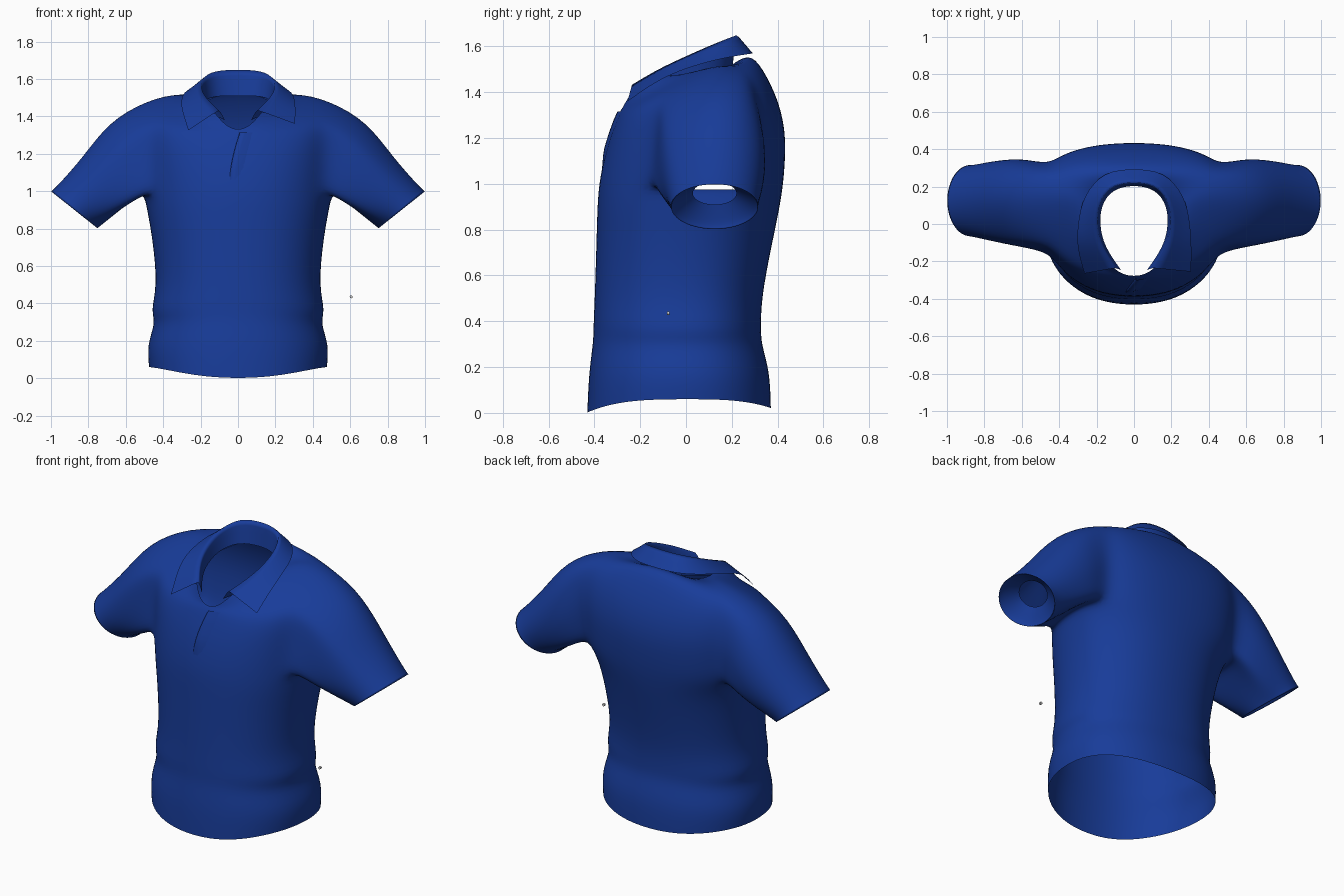
import bpy, bmesh, math
from mathutils import Vector
from mathutils.bvhtree import BVHTree

if "Cube" in bpy.data.objects:
    bpy.data.objects.remove(bpy.data.objects["Cube"])

N = 24  # columns round the body


def material(name, rgb):
    m = bpy.data.materials.new(name)
    m.diffuse_color = (*rgb, 1)
    m.use_nodes = True
    m.node_tree.nodes["Principled BSDF"].inputs["Base Color"].default_value = m.diffuse_color
    return m


BLUE = material("blue_cloth", (0.009, 0.045, 0.32))


def finish(bm, name, levels=2):
    bmesh.ops.recalc_face_normals(bm, faces=bm.faces)
    me = bpy.data.meshes.new(name)
    bm.to_mesh(me)
    bm.free()
    ob = bpy.data.objects.new(name, me)
    bpy.context.collection.objects.link(ob)
    me.materials.append(BLUE)
    for p in me.polygons:
        p.use_smooth = True
    if levels:
        mod = ob.modifiers.new("smooth", 'SUBSURF')
        mod.levels = mod.render_levels = levels
        mod.boundary_smooth = 'PRESERVE_CORNERS'
    return ob


def spow(v, p):
    return math.copysign(abs(v) ** p, v)


# Body rings: half width, side y, front y, back y, z at side, front, back, front z power
RINGS = [
    (.48, 0, -.435, .374, .06, .0, .02, 3),
    (.492, 0, -.428, .37, .18, .18, .18, 3),
    (.443, 0, -.408, .332, .30, .31, .30, 3),
    (.472, 0, -.408, .33, .36, .38, .37, 3),
    (.435, 0, -.402, .332, .49, .50, .50, 3),
    (.46, .02, -.395, .375, .74, .74, .72, 3),
    (.492, .05, -.392, .405, .91, .86, .86, 3),
    (.51, .09, -.388, .425, 1.0, .96, .98, 3),
    (.52, .11, -.375, .435, 1.11, 1.05, 1.10, 3),
    (.53, .13, -.355, .437, 1.25, 1.14, 1.22, 2),
    (.53, .13, -.33, .41, 1.38, 1.22, 1.35, 1.5),
    (.50, .13, -.30, .355, 1.485, 1.30, 1.47, 1),
    (.31, .14, -.285, .288, 1.53, 1.325, 1.575, 1),
    (.19, .02, -.28, .215, 1.475, 1.325, 1.53, 4),
]
LOW, TOP = 7, 11  # armhole rows

# Body with armholes
bm = bmesh.new()
crease = bm.edges.layers.float.new("crease_edge")
grid = []
for r, (hw, yc, yf, yb, zs, zf, zb, fp) in enumerate(RINGS):
    row = []
    for j in range(N):
        a = 2 * math.pi * j / N
        c, s = math.cos(a), math.sin(a)
        reach, zt, zp = (yb - yc, zb, 3) if s > 0 else (yc - yf, zf, fp)
        yp = .68 if s > 0 and LOW <= r <= TOP else .9
        row.append(bm.verts.new((hw * spow(c, .9), yc + reach * spow(s, yp),
                                 zs + (zt - zs) * abs(s) ** zp)))
    grid.append(row)
hole = {10, 11, 12, 13, 22, 23, 0, 1}
for r in range(len(grid) - 1):
    for j in range(N):
        if LOW <= r < TOP and j in hole:
            continue
        k = (j + 1) % N
        bm.faces.new((grid[r][j], grid[r][k], grid[r + 1][k], grid[r + 1][j]))

# Sleeves grown from the armholes, with the cuff lining turned inward
cells = ([(0, LOW), (1, LOW)] + [(2, r) for r in range(LOW, TOP)]
         + [(c, TOP) for c in (2, 1, 0, -1)]
         + [(-2, r) for r in range(TOP, LOW, -1)] + [(-2, LOW), (-1, LOW)])
for side in (1, -1):
    root = [grid[r][c % N if side > 0 else (12 - c) % N] for c, r in cells]
    centre = Vector((.875 * side, .125, .90))
    up = Vector((.78 * side, 0, .62))
    axis = Vector((.62 * side, 0, -.78))
    loops = [root]

    def cuff(i, scale, depth):
        a = 2 * math.pi * i / 16
        return (centre - axis * depth - up * math.cos(a) * .162 * scale
                + Vector((0, math.sin(a) * .195 * scale, 0)))

    for t, bulge, wide in ((.3, .06, .035), (.65, .015, .025), (.93, 0, 0), (1, 0, 0)):
        ring = []
        for i, v in enumerate(root):
            a = 2 * math.pi * i / 16
            p = v.co.lerp(cuff(i, 1, 0), t) + up * bulge * max(0, -math.cos(a))
            p.y += wide * (math.sin(a) if i < 8 else .4 * math.sin(a))
            ring.append(bm.verts.new(p))
        loops.append(ring)
    for scale, depth in ((.93, .02), (.5, .075)):
        loops.append([bm.verts.new(cuff(i, scale, depth)) for i in range(16)])
    for a, b in zip(loops, loops[1:]):
        for i in range(16):
            k = (i + 1) % 16
            bm.faces.new((a[i], a[k], b[k], b[i]))
    for i in range(16):
        bm.edges.get((loops[4][i], loops[4][(i + 1) % 16]))[crease] = 1
shirt = finish(bm, "shirt_body")

# Collar: stand, fold line and outer edge from back centre to front tip
STAND = [(0, .212, 1.51), (.12, .185, 1.51), (.175, .10, 1.49),
         (.185, 0, 1.46), (.16, -.12, 1.42), (.07, -.245, 1.38)]
FOLD = [(0, .225, 1.655), (.13, .21, 1.65), (.19, .11, 1.61),
        (.20, 0, 1.56), (.175, -.12, 1.505), (.10, -.235, 1.435)]
OUTER = [(0, .295, 1.57), (.16, .285, 1.568), (.275, .15, 1.548),
         (.30, 0, 1.505), (.308, -.12, 1.455), (.305, -.255, 1.36)]
bm = bmesh.new()
crease = bm.edges.layers.float.new("crease_edge")
rows = []
for pts in (STAND, FOLD, OUTER):
    full = [(-x, y, z) for x, y, z in pts[:0:-1]] + pts
    rows.append([bm.verts.new(p) for p in full])
rows[2][0].co = (-.265, -.265, 1.325)
for a, b in zip(rows, rows[1:]):
    for i in range(len(a) - 1):
        bm.faces.new((a[i], a[i + 1], b[i + 1], b[i]))
for i in range(len(rows[1]) - 1):
    bm.edges.get((rows[1][i], rows[1][i + 1]))[crease] = .7
finish(bm, "collar")

# Placket flap: lies on the chest, its free edge slightly lifted
bpy.context.view_layer.update()
tree = BVHTree.FromObject(shirt, bpy.context.evaluated_depsgraph_get())
bm = bmesh.new()
strip = []
for i in range(9):
    f = i / 8
    z = 1.06 + .255 * f
    x0 = -.045 + .055 * f ** 1.6
    row = []
    for k, lift in enumerate((-.002, .012 * min(1, f * 3), .010 * min(1, f * 3), -.003)):
        x = x0 + (0, .001, .03, .085)[k]
        hit = tree.ray_cast(Vector((x, -1, z)), Vector((0, 1, 0)))[0]
        y = hit.y if hit and hit.y < 0 else -.28
        row.append(bm.verts.new((x, y - lift, z)))
    strip.append(row)
for a, b in zip(strip, strip[1:]):
    for k in range(3):
        bm.faces.new((a[k], a[k + 1], b[k + 1], b[k]))
finish(bm, "placket", 0)

# Tiny loose button floating beside the waist
bpy.ops.mesh.primitive_cylinder_add(vertices=12, radius=.008, depth=.012,
                                    location=(.605, -.077, .435),
                                    rotation=(math.pi / 2, 0, 0))
bpy.context.object.name = "loose_button"
